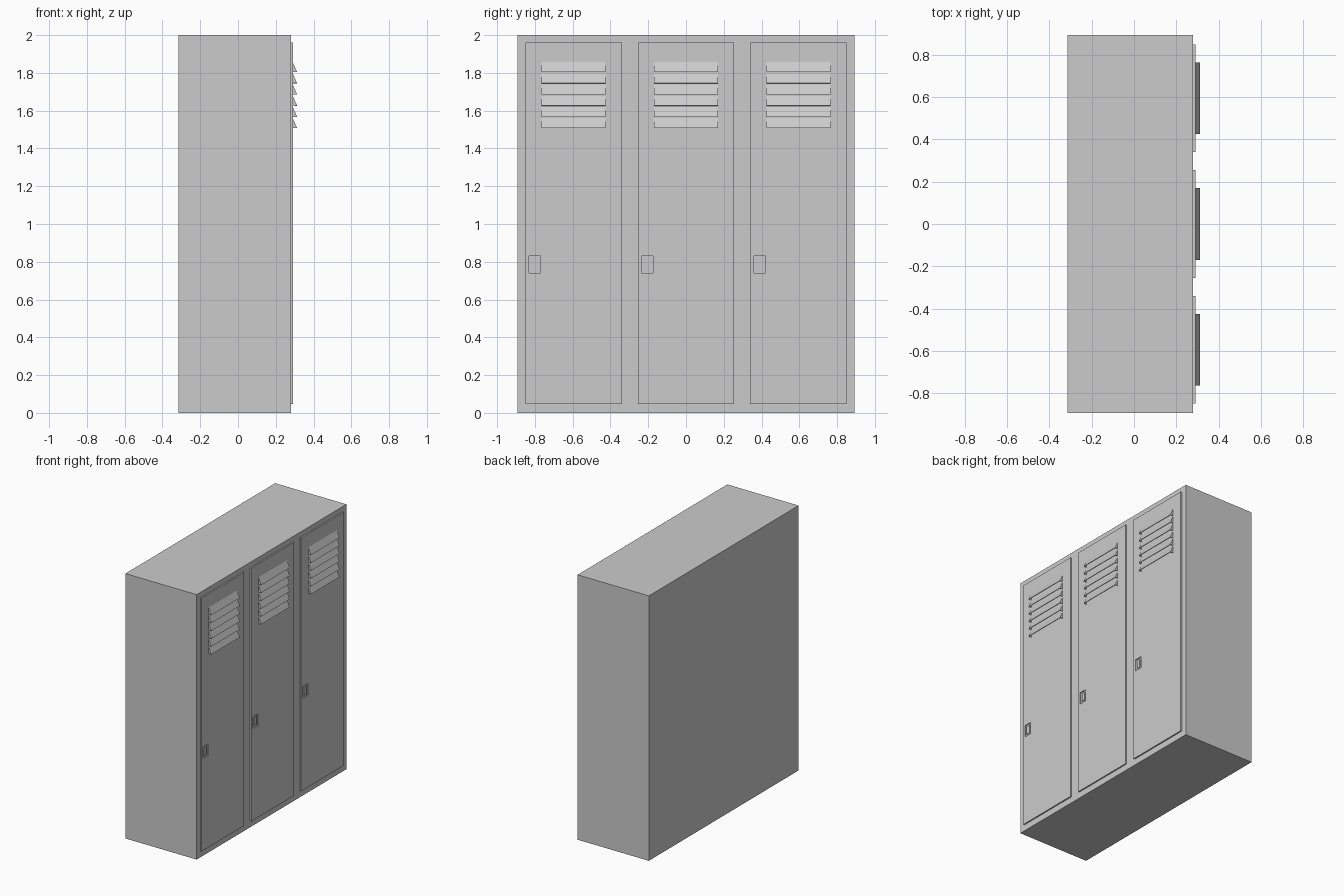
import bpy

if "Cube" in bpy.data.objects:
    bpy.data.objects.remove(bpy.data.objects["Cube"])

FRONT, DOOR_X = 0.28, 0.29   # cabinet front face and door front face
DOOR_W, PITCH = 0.51, 0.595


def mesh_object(name, verts, faces):
    me = bpy.data.meshes.new(name)
    me.from_pydata(verts, [], faces)
    me.update()
    ob = bpy.data.objects.new(name, me)
    bpy.context.collection.objects.link(ob)
    return ob


def box(name, x0, x1, y0, y1, z0, z1):
    verts = [(x, y, z) for x in (x0, x1) for y in (y0, y1) for z in (z0, z1)]
    faces = [(0, 1, 3, 2), (4, 6, 7, 5), (0, 4, 5, 1),
             (2, 3, 7, 6), (0, 2, 6, 4), (1, 5, 7, 3)]
    return mesh_object(name, verts, faces)


def louver(name, yc, z):
    # Hooded slat: sloped sheet with triangular cheeks, open underneath
    a, b = yc - 0.17, yc + 0.17
    verts = [(DOOR_X, a, z), (0.313, a, z), (DOOR_X, a, z + 0.052),
             (DOOR_X, b, z), (0.313, b, z), (DOOR_X, b, z + 0.052)]
    ob = mesh_object(name, verts, [(0, 1, 2), (3, 5, 4), (1, 4, 5, 2)])
    mod = ob.modifiers.new("sheet", 'SOLIDIFY')
    mod.thickness = 0.003
    mod.offset = -1
    return ob


# Cabinet body
box("cabinet_body", -0.315, FRONT, -0.893, 0.893, 0, 2)

for i in range(3):
    yc = (i - 1) * PITCH
    hy = yc - 0.205

    # Door panel with a pocket for the latch
    door = box(f"door_{i}", FRONT, DOOR_X, yc - DOOR_W / 2, yc + DOOR_W / 2, 0.047, 1.96)
    cutter = box("latch_cutter", FRONT + 0.002, DOOR_X + 0.02,
                 hy - 0.03, hy + 0.03, 0.74, 0.83)
    cutter.hide_render = True
    mod = door.modifiers.new("pocket", 'BOOLEAN')
    mod.operation = 'DIFFERENCE'
    mod.object = cutter
    bpy.context.view_layer.objects.active = door
    bpy.ops.object.modifier_apply(modifier=mod.name)
    bpy.data.objects.remove(cutter)

    # Latch lever inside the pocket
    box(f"latch_lever_{i}", FRONT + 0.001, DOOR_X - 0.002,
        hy - 0.015, hy + 0.015, 0.755, 0.815)

    # Ventilation louvers
    for k in range(6):
        louver(f"louver_{i}_{k}", yc, 1.508 + k * 0.0593)
